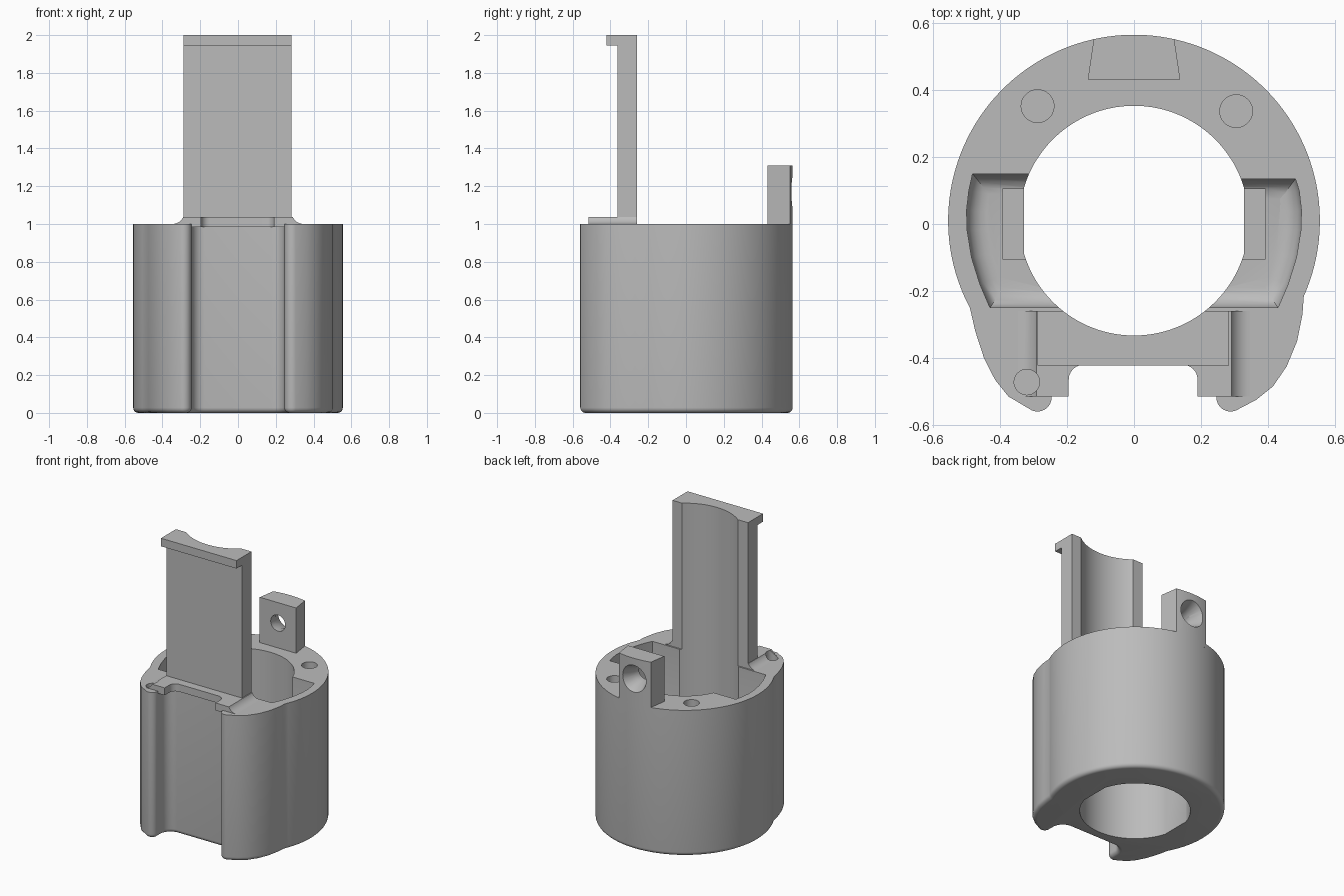
import bpy, bmesh, math
from mathutils import Matrix

if "Cube" in bpy.data.objects:
    bpy.data.objects.remove(bpy.data.objects["Cube"], do_unlink=True)

grey = bpy.data.materials.new("plain_grey")
grey.use_nodes = True
grey.diffuse_color = (0.5, 0.5, 0.5, 1)
grey.node_tree.nodes["Principled BSDF"].inputs["Base Color"].default_value = (0.5, 0.5, 0.5, 1)

CY = 0.01          # centre of the ring in y
RIM, BORE = 0.555, 0.343


def arc(cx, cy, r, a0, a1, n):
    """Points along an arc, angles in degrees."""
    angles = [math.radians(a0 + (a1 - a0) * i / n) for i in range(n + 1)]
    return [(cx + r * math.cos(a), cy + r * math.sin(a)) for a in angles]


def finish(name, bm):
    bmesh.ops.recalc_face_normals(bm, faces=bm.faces)
    mesh = bpy.data.meshes.new(name)
    bm.to_mesh(mesh)
    bm.free()
    mesh.materials.append(grey)
    obj = bpy.data.objects.new(name, mesh)
    bpy.context.collection.objects.link(obj)
    return obj


def prism(name, outline, z0, z1, bottom_round=0):
    """Extrude an outline upwards, optionally rounding its bottom edge."""
    bm = bmesh.new()
    base = bm.faces.new([bm.verts.new((x, y, z0)) for x, y in outline])
    edges = list(base.edges)
    top = bmesh.ops.extrude_face_region(bm, geom=[base], use_keep_orig=True)
    bmesh.ops.translate(bm, vec=(0, 0, z1 - z0),
                        verts=[v for v in top["geom"] if isinstance(v, bmesh.types.BMVert)])
    if bottom_round:
        bmesh.ops.bevel(bm, geom=edges, offset=bottom_round, segments=5,
                        profile=0.5, affect='EDGES', clamp_overlap=False)
    return finish(name, bm)


def box(name, x0, x1, y0, y1, z0, z1):
    return prism(name, [(x0, y0), (x1, y0), (x1, y1), (x0, y1)], z0, z1)


def cone_y(name, r0, r1, y0, y1, z):
    """Round cutter lying along y."""
    bm = bmesh.new()
    bmesh.ops.create_cone(bm, cap_ends=True, segments=40, radius1=r0, radius2=r1, depth=y1 - y0,
                          matrix=Matrix.Translation((0, (y0 + y1) / 2, z))
                          @ Matrix.Rotation(-math.pi / 2, 4, 'X'))
    return finish(name, bm)


def combine(obj, others, operation='DIFFERENCE'):
    bpy.context.view_layer.objects.active = obj
    for other in others:
        mod = obj.modifiers.new("boolean", 'BOOLEAN')
        mod.operation, mod.solver, mod.object = operation, 'EXACT', other
        bpy.ops.object.modifier_apply(modifier=mod.name)
        bpy.data.objects.remove(other, do_unlink=True)


def bore_cutter():
    """Round bore with a narrow flat on each side."""
    flat = math.degrees(math.acos(0.328 / BORE))
    outline = arc(0, CY, BORE, flat, 180 - flat, 48) + arc(0, CY, BORE, 180 + flat, 360 - flat, 48)
    return prism("bore_cutter", outline, -0.1, 2.2)


def hole(x, y, r, z0):
    return prism("hole_cutter", arc(x, y, r, 0, 350, 35), z0, 1.2)


# Ring body: round back, tapering front, two lobes and a channel between them
def front_half(taper):
    lobe = arc(0.288, -0.518, 0.042, -65, -180, 8)
    channel = arc(0.178, -0.475, 0.068, 0, 90, 8)
    return taper + lobe + channel


left = front_half([(0.503, -0.27), (0.487, -0.35), (0.456, -0.425), (0.415, -0.485), (0.365, -0.525)])
right = front_half([(0.49, -0.25), (0.474, -0.32), (0.448, -0.4), (0.415, -0.465), (0.375, -0.515)])
outline = arc(0, CY, RIM, -24, 204, 90) + [(-x, y) for x, y in right] + left[::-1]
body = prism("ring_body", outline, 0, 1, 0.028)

# Side pockets with rounded floors, and a smaller recess in each floor
cutters = [bore_cutter()]
for s, end in ((-1, 0.15), (1, 0.135)):
    wall = [(0.2, -0.25), (0.43, -0.25), (0.46, -0.18), (0.485, -0.1), (0.498, -0.02),
            (0.5, 0.04), (0.493, 0.1), (0.482, end), (0.2, end)]
    cutters.append(prism("pocket_cutter", [(s * x, y) for x, y in wall], 0.6, 1.1, 0.06))
    cutters.append(box("recess_cutter", min(s * 0.25, s * 0.393), max(s * 0.25, s * 0.393),
                       -0.105, 0.105, 0.54, 0.75))
cutters += [hole(-0.288, 0.352, 0.049, 0.6), hole(0.305, 0.337, 0.049, 0.6),
            hole(-0.32, -0.472, 0.038, 0.6)]
combine(body, cutters)

# Upright plate with a hollow back and a small lip along its top front edge
plate = box("upright_plate", -0.288, 0.284, -0.362, -0.26, 0.97, 2)
combine(plate, [box("lip", -0.288, 0.284, -0.422, -0.33, 1.945, 2)], 'UNION')
combine(plate, [bore_cutter()])

# Foot of the plate: flared sides, notched in the middle of the front
flare = arc(0.347, 1.062, 0.062, 270, 205, 8)
section = [(-0.3, 0.985), (0.3, 0.985)] + flare + [(-x, z) for x, z in flare[::-1]]
foot = prism("plate_foot", section, 0.26, 0.515)
foot.data.transform(Matrix.Rotation(math.pi / 2, 4, 'X'))
notch = [(-0.195, -0.6), (0.19, -0.6)] + arc(0.145, -0.465, 0.045, 0, 90, 6) \
    + arc(-0.15, -0.465, 0.045, 90, 180, 6)
combine(foot, [bore_cutter(), prism("notch_cutter", notch, 0.9, 1.2), hole(-0.32, -0.472, 0.038, 0.9),
               box("top_cutter", -0.5, 0.5, -0.6, -0.362, 1.036, 1.2)])

# Rear screw tab with a countersunk hole
tab = prism("screw_tab", [(-0.138, 0.432), (0.138, 0.432)] + arc(0, CY, RIM, 77.5, 102.5, 12), 0.97, 1.31)
combine(tab, [cone_y("screw_hole", 0.055, 0.055, 0.4, 0.6, 1.17),
              cone_y("countersink", 0.055, 0.096, 0.48, 0.575, 1.17)])

# Smooth curved walls, keep corners crisp
bpy.ops.object.select_all(action='DESELECT')
for obj in (body, plate, foot, tab):
    obj.select_set(True)
bpy.context.view_layer.objects.active = body
bpy.ops.object.shade_smooth_by_angle(angle=math.radians(30))
